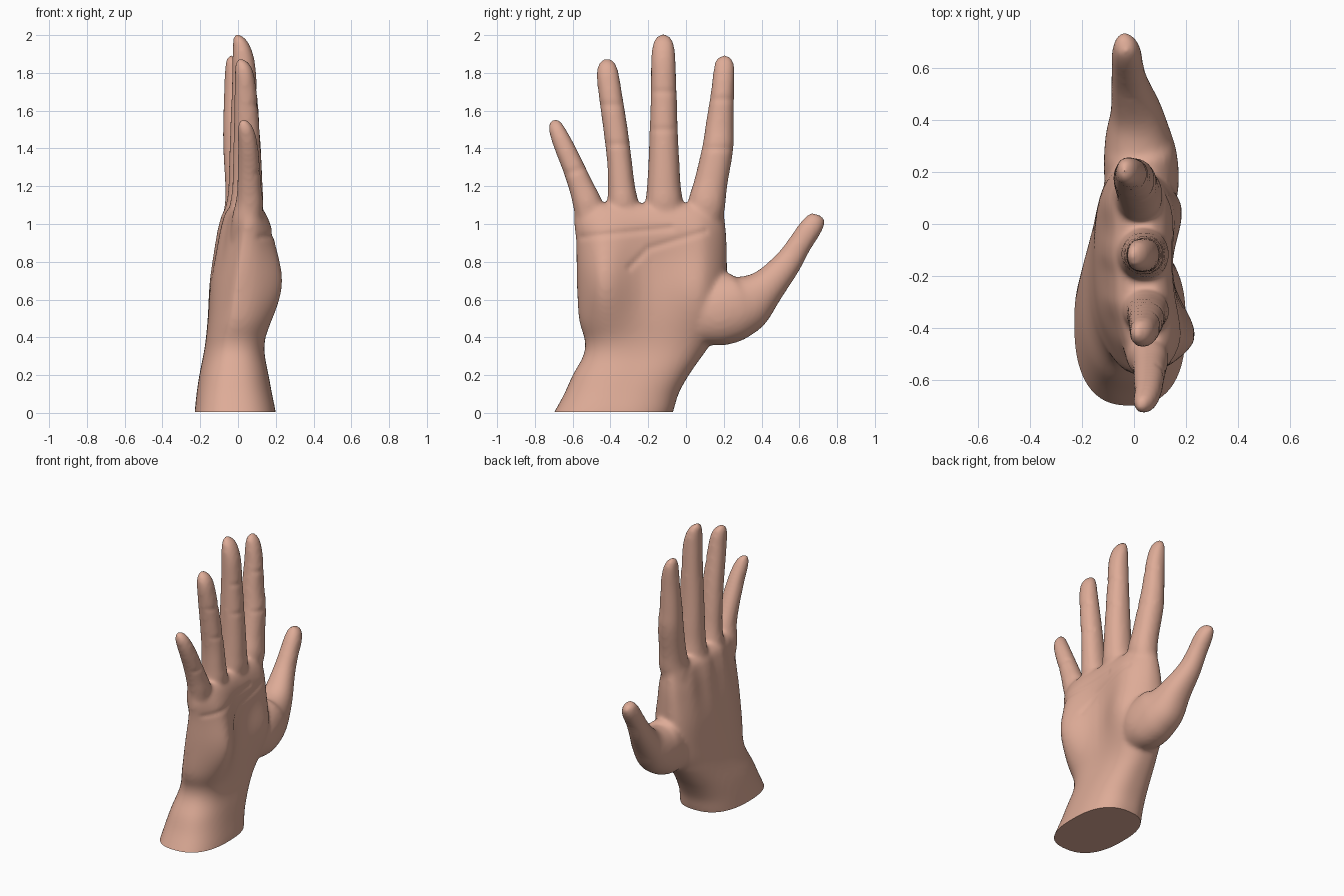
import bpy, bmesh, math
from mathutils import Vector

skin = bpy.data.materials.new("skin")
skin.diffuse_color = (0.73, 0.41, 0.31, 1)
bm = bmesh.new()


def spline(rows, steps=5):
    """Catmull-Rom through rows of numbers."""
    out = []
    for i in range(len(rows) - 1):
        p = [rows[max(0, min(len(rows) - 1, i + k))] for k in (-1, 0, 1, 2)]
        for s in range(steps):
            t = s / steps
            out.append([0.5 * (2 * b + (c - a) * t + (2 * a - 5 * b + 4 * c - d) * t * t
                               + (3 * b - a - 3 * c + d) * t ** 3) for a, b, c, d in zip(*p)])
    return out + [list(rows[-1])]


def loft(rings):
    """Skin closed rings of points and cap both ends."""
    vs = [[bm.verts.new(p) for p in r] for r in rings]
    n = len(vs[0])
    for a, b in zip(vs, vs[1:]):
        for i in range(n):
            bm.faces.new((a[i], a[(i + 1) % n], b[(i + 1) % n], b[i]))
    bm.faces.new(vs[0][::-1])
    bm.faces.new(vs[-1])


def oval(n, power):
    for i in range(n):
        a = 2 * math.pi * i / n
        c, s = math.cos(a), math.sin(a)
        yield (math.copysign(abs(c) ** (2 / power), c), math.copysign(abs(s) ** (2 / power), s))


def digit(rows):
    """Tube through rows of (y, z, x, half width, half thickness)."""
    rows = spline(rows)
    pts = [Vector((r[2], r[0], r[1])) for r in rows]
    rings = []
    for i, r in enumerate(rows):
        t = pts[min(i + 1, len(pts) - 1)] - pts[max(i - 1, 0)]
        side = Vector((0, t.z, -t.y)).normalized()
        depth = side.cross(t).normalized()
        rings.append([pts[i] + side * max(r[3], .004) * c + depth * max(r[4], .004) * s
                      for c, s in oval(24, 2.15)])
    loft(rings)


def bump(y, z, cy, cz, sy, sz, height):
    return height * math.exp(-((y - cy) / sy) ** 2 - ((z - cz) / sz) ** 2)


# wrist and palm: z, y min, y max, x min, x max
palm = [(-.10, -.755, -.11, -.24, .21), (0, -.70, -.07, -.23, .20), (.1, -.645, -.04, -.22, .18),
        (.2, -.60, .015, -.205, .16), (.3, -.545, .085, -.185, .138), (.38, -.535, .14, -.172, .13),
        (.5, -.567, .2, -.16, .13), (.7, -.578, .215, -.145, .125), (.9, -.582, .215, -.105, .125),
        (1.0, -.592, .207, -.083, .125), (1.07, -.585, .195, -.06, .11), (1.105, -.55, .15, -.02, .08)]
# soft swellings on the palm side: heel pad, thumb base, pads below the fingers
swellings = [(-.45, .69, .17, .26, .122), (.09, .66, .19, .23, .085),
             (-.4, .97, .2, .13, .012), (-.05, .98, .2, .14, .025), (.12, .95, .12, .16, .025)]
rings = []
for z, y0, y1, x0, x1 in spline(palm):
    tilt = .12 * max(0, min(z - .4, .6))
    ring = []
    for c, s in oval(64, 2.5):
        y = (y0 + y1) / 2 + c * (y1 - y0) / 2
        x = (x0 + x1) / 2 + s * (x1 - x0) / 2 - tilt * (y + .19)
        if s > 0:
            x += min(1, s * 1.2) * sum(bump(y, z, *b) for b in swellings)
        else:
            # tendon ridges on the back, rounded off toward the outer edge
            x += s * sum(bump(y, z, cy, .98, .06, .2, .014) for cy in (-.47, -.3, -.11, .08))
            x -= s * bump(y, z, -.6, .72, .17, .36, .075)
        ring.append((x, y, z))
    rings.append(ring)
loft(rings)

# thumb with its fleshy base
digit([(-.06, .43, .0, .06, .05), (.02, .47, .02, .12, .1), (.13, .52, .03, .175, .14),
       (.25, .56, .025, .182, .142), (.33, .59, .016, .153, .128), (.43, .67, .008, .1, .1),
       (.535, .79, -.016, .075, .073), (.6, .89, -.024, .064, .062), (.65, .965, -.028, .062, .058),
       (.682, 1.01, -.034, .056, .048), (.70, 1.035, -.042, .042, .032), (.706, 1.048, -.045, .016, .012)])
# index finger
digit([(.06, .8, -.04, .05, .05), (.09, .98, -.005, .09, .085), (.108, 1.1, .02, .1, .09),
       (.132, 1.22, .014, .089, .083), (.168, 1.4, .002, .083, .081), (.178, 1.52, -.008, .075, .072),
       (.192, 1.68, -.012, .063, .063), (.2, 1.79, -.02, .058, .052), (.203, 1.85, -.03, .052, .038),
       (.205, 1.88, -.039, .037, .022), (.205, 1.895, -.042, .012, .008)])
# middle finger
digit([(-.1, .8, -.04, .05, .05), (-.11, .98, .005, .09, .09), (-.115, 1.1, .035, .1, .097),
       (-.117, 1.2, .04, .09, .091), (-.117, 1.32, .039, .083, .087), (-.118, 1.5, .037, .075, .079),
       (-.118, 1.7, .034, .069, .068), (-.12, 1.85, .03, .066, .061), (-.12, 1.94, .016, .059, .046),
       (-.12, 1.985, -.004, .041, .026), (-.12, 2.003, -.014, .014, .01)])
# ring finger
digit([(-.27, .8, -.03, .05, .05), (-.31, .98, .015, .08, .08), (-.332, 1.1, .045, .083, .088),
       (-.342, 1.2, .05, .072, .081), (-.352, 1.33, .049, .066, .076), (-.373, 1.5, .046, .065, .069),
       (-.398, 1.67, .041, .063, .061), (-.412, 1.77, .036, .061, .053), (-.417, 1.82, .027, .055, .046),
       (-.418, 1.857, .012, .04, .028), (-.418, 1.875, .004, .014, .01)])
# little finger
digit([(-.42, .8, .0, .05, .05), (-.49, 1.0, .042, .085, .078), (-.522, 1.11, .06, .078, .073),
       (-.552, 1.19, .06, .068, .065), (-.592, 1.29, .058, .06, .06), (-.645, 1.41, .053, .054, .053),
       (-.678, 1.485, .043, .046, .046), (-.694, 1.527, .03, .037, .033),
       (-.703, 1.553, .018, .016, .012)])

bmesh.ops.recalc_face_normals(bm, faces=bm.faces)
mesh = bpy.data.meshes.new("hand")
bm.to_mesh(mesh)
bm.free()
hand = bpy.data.objects.new("hand", mesh)
bpy.context.collection.objects.link(hand)
bpy.context.view_layer.objects.active = hand
hand.select_set(True)

# fuse the parts into one soft skin
fuse = hand.modifiers.new("fuse", "REMESH")
fuse.mode = "VOXEL"
fuse.voxel_size = .012
soften = hand.modifiers.new("soften", "SMOOTH")
soften.factor = .5
soften.iterations = 16
for name in ("fuse", "soften"):
    bpy.ops.object.modifier_apply(modifier=name)

# flat closed cut at the wrist
bm = bmesh.new()
bm.from_mesh(hand.data)
bmesh.ops.bisect_plane(bm, geom=bm.verts[:] + bm.edges[:] + bm.faces[:], plane_co=(0, 0, 0.004),
                       plane_no=(0, 0, 1), clear_inner=True)
# shallow creases across the palm and finger joints: y0, z0, y1, z1, depth
creases = [(-.55, .93, -.08, .98, .006), (-.3, .77, -.2, .87, .006), (-.2, .87, .1, .96, .006),
           (-.17, 1.5, -.07, 1.5, .004), (-.17, 1.7, -.07, 1.7, .004), (.1, 1.4, .24, 1.4, .004),
           (.13, 1.66, .25, 1.66, .004), (-.43, 1.42, -.3, 1.42, .004), (-.46, 1.63, -.35, 1.63, .004),
           (-.65, 1.26, -.53, 1.3, .004)]
bm.normal_update()
for v in bm.verts:
    if v.normal.x > .3:
        p = Vector((v.co.y, v.co.z))
        dip = 0
        for y0, z0, y1, z1, depth in creases:
            a, d = Vector((y0, z0)), Vector((y1 - y0, z1 - z0))
            t = max(0, min(1, (p - a).dot(d) / d.length_squared))
            dip = max(dip, depth * math.exp(-((p - a - d * t).length / .018) ** 2))
        v.co.x -= dip
bmesh.ops.holes_fill(bm, edges=[e for e in bm.edges if e.is_boundary], sides=0)
bm.to_mesh(hand.data)
bm.free()
hand.data.materials.clear()
hand.data.materials.append(skin)
for poly in hand.data.polygons:
    poly.material_index = 0
bpy.ops.object.shade_smooth_by_angle(angle=math.radians(50))
